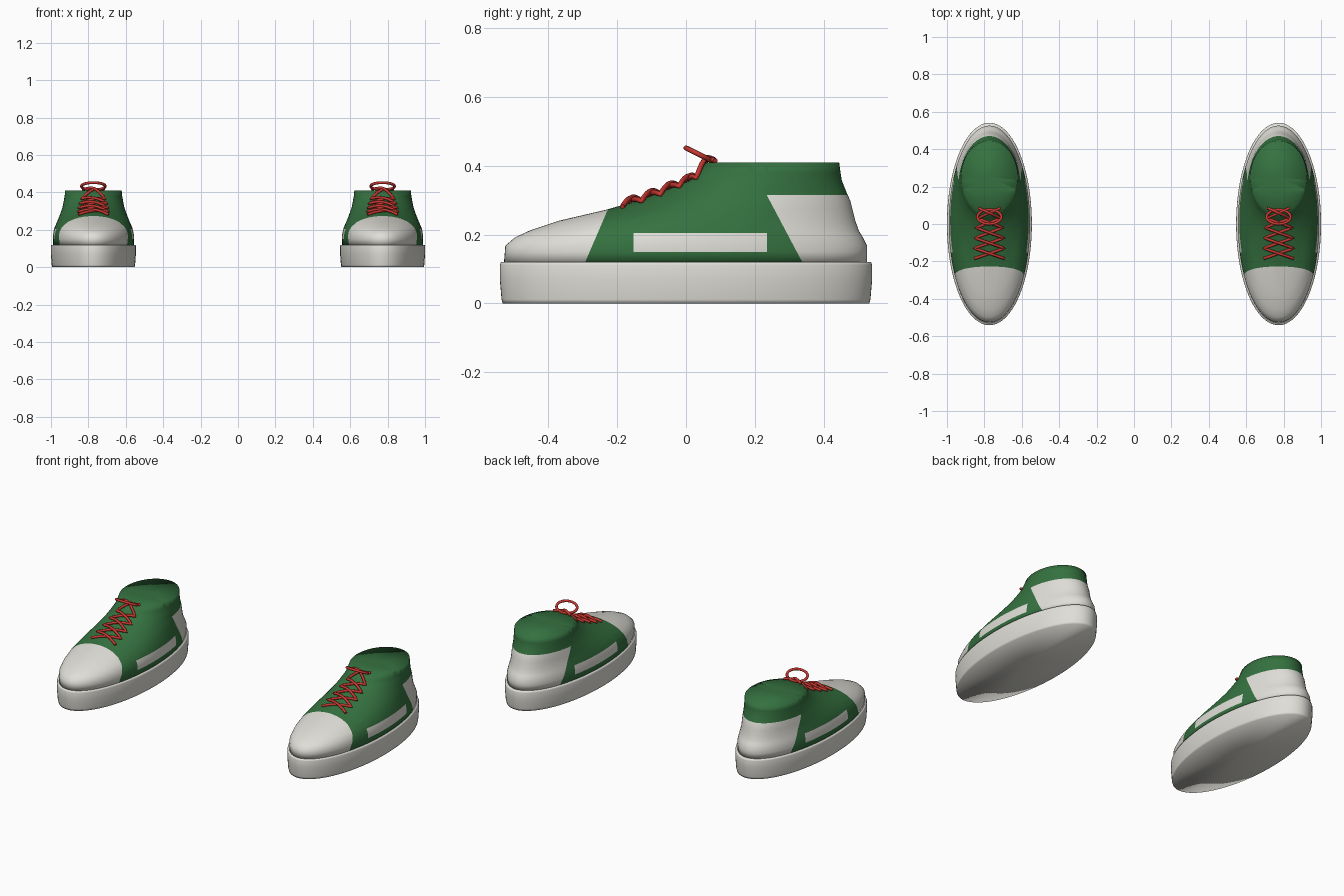
import bpy, bmesh
from math import sin, cos, pi, tau, sqrt

cube = bpy.data.objects.get("Cube")
if cube:
    bpy.data.objects.remove(cube, do_unlink=True)


def material(name, rgb):
    m = bpy.data.materials.new(name)
    m.use_nodes = True
    m.diffuse_color = (*rgb, 1)
    m.node_tree.nodes["Principled BSDF"].inputs["Base Color"].default_value = (*rgb, 1)
    return m


WHITE = material("off_white_rubber", (0.74, 0.73, 0.68))
GREEN = material("green_canvas", (0.035, 0.165, 0.05))
RED = material("red_lace", (0.58, 0.04, 0.03))
SEGMENTS = 96

# Upper outline by height: z, toe y, heel y, half width
UPPER = [
    (0.118, -0.529, 0.526, 0.216), (0.168, -0.525, 0.526, 0.217),
    (0.192, -0.497, 0.514, 0.213), (0.212, -0.454, 0.502, 0.208),
    (0.241, -0.367, 0.492, 0.195), (0.273, -0.230, 0.484, 0.182),
    (0.300, -0.135, 0.477, 0.172), (0.322, -0.077, 0.467, 0.165),
    (0.357, 0.010, 0.453, 0.158), (0.380, 0.032, 0.449, 0.154),
    (0.410, 0.060, 0.445, 0.151),
]
# Sole outline by height
SOLE = [
    (0.0, -0.533, 0.533, 0.220), (0.012, -0.536, 0.536, 0.223),
    (0.07, -0.541, 0.541, 0.227), (0.112, -0.541, 0.541, 0.227),
    (0.12, -0.538, 0.538, 0.225),
]


def outline_at(z):
    """Linear lookup of the upper outline."""
    for a, b in zip(UPPER, UPPER[1:]):
        if z <= b[0]:
            t = (z - a[0]) / (b[0] - a[0])
            return [p + (q - p) * t for p, q in zip(a, b)]
    return UPPER[-1]


def surface_height(x, y):
    """Highest z at which the upper still covers the point."""
    lo, hi = UPPER[0][0], UPPER[-1][0]
    for _ in range(24):
        mid = (lo + hi) / 2
        _, toe, heel, half = outline_at(mid)
        u = (y - (toe + heel) / 2) / ((heel - toe) / 2)
        if (x / half) ** 2 + u * u < 1:
            lo = mid
        else:
            hi = mid
    return lo


def loft(profile):
    """Stack of ellipses with a fan on the top and the bottom."""
    bm = bmesh.new()
    rings = []
    for z, toe, heel, half in profile:
        mid, length = (toe + heel) / 2, (heel - toe) / 2
        rings.append([bm.verts.new((half * cos(tau * i / SEGMENTS),
                                    mid + length * sin(tau * i / SEGMENTS), z))
                      for i in range(SEGMENTS)])
    for low, high in zip(rings, rings[1:]):
        for i in range(SEGMENTS):
            j = (i + 1) % SEGMENTS
            bm.faces.new((low[i], low[j], high[j], high[i]))
    for ring, row in ((rings[0], profile[0]), (rings[-1], profile[-1])):
        tip = bm.verts.new((0, (row[1] + row[2]) / 2, row[0]))
        for i in range(SEGMENTS):
            bm.faces.new((ring[i], ring[(i + 1) % SEGMENTS], tip))
    bmesh.ops.recalc_face_normals(bm, faces=bm.faces)
    return bm


def to_mesh(bm, name, mats):
    for f in bm.faces:
        f.smooth = True
    mesh = bpy.data.meshes.new(name)
    bm.to_mesh(mesh)
    bm.free()
    for m in mats:
        mesh.materials.append(m)
    return mesh


# Colour boundaries of the upper
def toe_edge(z):
    return -0.293 + (z - 0.12) * 0.43


def heel_edge(z):
    return 0.338 - (z - 0.12) * 0.53


HEEL_TOP = 0.315
STRIPE_Y, STRIPE_Z = (-0.153, 0.235), (0.15, 0.205)


def upper_mesh():
    bm = loft(UPPER)
    planes = [((0, toe_edge(0), 0), (0, 1, -0.43)),
              ((0, heel_edge(0), 0), (0, 1, 0.53)),
              ((0, 0, HEEL_TOP), (0, 0, 1))]
    planes += [((0, y, 0), (0, 1, 0)) for y in STRIPE_Y]
    planes += [((0, 0, z), (0, 0, 1)) for z in STRIPE_Z]
    for co, no in planes:
        bmesh.ops.bisect_plane(bm, geom=bm.verts[:] + bm.edges[:] + bm.faces[:],
                               dist=1e-5, plane_co=co, plane_no=no)
    for f in bm.faces:
        c = f.calc_center_median()
        toe_cap = c.y < toe_edge(c.z)
        heel_cap = c.z < HEEL_TOP and c.y > heel_edge(c.z)
        stripe = (STRIPE_Y[0] < c.y < STRIPE_Y[1]
                  and STRIPE_Z[0] < c.z < STRIPE_Z[1])
        f.material_index = int(toe_cap or heel_cap or stripe)
    return to_mesh(bm, "upper", [GREEN, WHITE])


def tube(name, points, closed=False):
    curve = bpy.data.curves.new(name, "CURVE")
    curve.dimensions = "3D"
    curve.bevel_depth = 0.0075
    curve.bevel_resolution = 2
    curve.use_fill_caps = True
    spline = curve.splines.new("POLY")
    spline.points.add(len(points) - 1)
    for p, co in zip(spline.points, points):
        p.co = (*co, 1)
    spline.use_cyclic_u = closed
    spline.use_smooth = True
    curve.materials.append(RED)
    return curve


def lace_path(side):
    """Zigzag over the tongue, weaving over and under the other strand."""
    rows = [(0.08, -0.185), (0.08, -0.13), (0.077, -0.075), (0.072, -0.02),
            (0.062, 0.03), (0.058, 0.085)]
    points = []
    for i, ((xa, ya), (xb, yb)) in enumerate(zip(rows, rows[1:])):
        s = side * (-1) ** i
        for k in range(12):
            t = k / 12
            x = s * (xa * (1 - t) - xb * t)
            y = ya + (yb - ya) * t
            lift = 0.006 + (0.009 if s > 0 else 0.002) * sin(pi * t)
            points.append((x, y, surface_height(x, y) + lift))
    points.append((-s * xb, yb, UPPER[-1][0] + 0.004))
    return points


# Bow loop, tilted forward
loop_points = [(0.064 * cos(tau * i / 40), 0.038 - 0.038 * sin(tau * i / 40),
                0.433 + 0.019 * sin(tau * i / 40)) for i in range(40)]

parts = {
    "sole": to_mesh(loft(SOLE), "sole", [WHITE]),
    "upper": upper_mesh(),
    "lace_a": tube("lace_a", lace_path(1)),
    "lace_b": tube("lace_b", lace_path(-1)),
    "lace_loop": tube("lace_loop", loop_points, True),
}

# Two matching shoes
for prefix, x in (("right", -0.773), ("left", 0.773)):
    for name, data in parts.items():
        obj = bpy.data.objects.new(f"{prefix}_{name}", data)
        obj.location.x = x
        bpy.context.collection.objects.link(obj)
